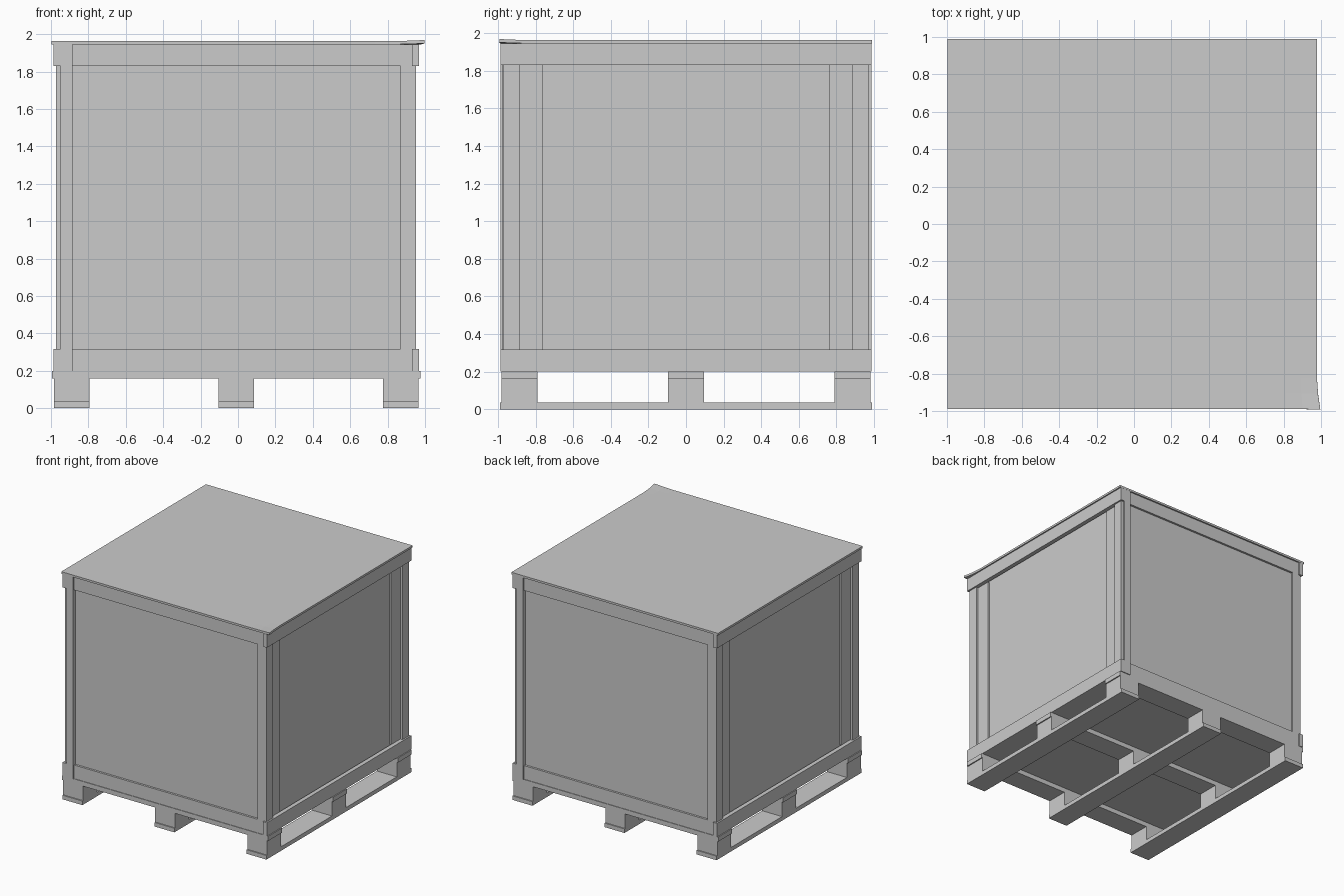
import bpy, bmesh
from mathutils import Matrix

if "Cube" in bpy.data.objects:
    bpy.data.objects.remove(bpy.data.objects["Cube"])

CX = -0.01  # crate and pallet sit slightly left of the lid corner


def box(name, x, y, z, turn=False):
    """Box from (min, max) ranges; turn=True rotates it half a turn about z."""
    if turn:
        x, y = (-x[1], -x[0]), (-y[1], -y[0])
    bm = bmesh.new()
    bmesh.ops.create_cube(bm, size=1)
    size = [b - a for a, b in (x, y, z)]
    mid = [(a + b) / 2 for a, b in (x, y, z)]
    bmesh.ops.transform(bm, verts=bm.verts,
                        matrix=Matrix.Translation((mid[0] + CX, mid[1], mid[2])) @ Matrix.Diagonal((*size, 1)))
    return finish(name, bm)


def finish(name, bm):
    me = bpy.data.meshes.new(name)
    bm.to_mesh(me)
    bm.free()
    ob = bpy.data.objects.new(name, me)
    bpy.context.collection.objects.link(ob)
    return ob


# Pallet: bottom skids along y, blocks, cross boards along x
cols = {"left": (-0.975, -0.785), "middle": (-0.095, 0.095), "right": (0.785, 0.975)}
rows = {"front": (-0.98, -0.79), "centre": (-0.095, 0.095), "back": (0.79, 0.98)}
for cn, x in cols.items():
    box(f"pallet_skid_{cn}", x, (-0.99, 0.99), (0, 0.035))
    for rn, y in rows.items():
        box(f"pallet_block_{rn}_{cn}", x, y, (0.035, 0.16))
for rn, y in rows.items():
    box(f"pallet_cross_board_{rn}", (-0.985, 0.985), y, (0.16, 0.2))
box("pallet_deck", (-0.955, 0.955), (-0.97, 0.97), (0.2, 0.225))

# Crate walls: front/right pieces, repeated half a turn round for back/left
low, high, mid = (0.2, 0.317), (1.83, 1.945), (0.317, 1.83)
for turn in (False, True):
    end, side = ("back", "left") if turn else ("front", "right")

    # Front or back wall
    box(f"{end}_panel", (-0.89, 0.89), (-0.957, -0.94), (0.25, 1.9), turn)
    for n, z in (("lower", low), ("upper", high)):
        box(f"{end}_{n}_rail", (-0.94, 0.94), (-0.975, -0.957), z, turn)
    box(f"{end}_left_post", (-0.94, -0.875), (-0.987, -0.957), (0.2, 1.945), turn)
    box(f"{end}_right_post", (0.878, 0.94), (-0.975, -0.957), mid, turn)

    # Right or left wall
    box(f"{side}_panel", (0.905, 0.925), (-0.95, 0.95), (0.25, 1.9), turn)
    for n, z in (("lower", low), ("upper", high)):
        box(f"{side}_{n}_rail", (0.94, 0.977), (-0.987, 0.987), z, turn)
    for n, s in (("front", -1), ("back", 1)):
        span = lambda a, b: tuple(sorted((s * a, s * b)))
        box(f"{side}_{n}_batten", (0.92, 0.942), span(0.76, 0.89), mid, turn)
        box(f"{side}_{n}_corner_post", (0.92, 0.963), span(0.885, 0.972), mid, turn)

# Thin lid with one curled front corner
bm = bmesh.new()
bmesh.ops.create_grid(bm, x_segments=24, y_segments=24, size=0.988)
bmesh.ops.translate(bm, verts=bm.verts, vec=(CX, 0, 1.963))
for v in bm.verts:
    t = max(0, (v.co.x - v.co.y - 1.78) / 0.196)
    v.co.x += 0.02 * t * t
    v.co.y -= 0.005 * t * t
    v.co.z += 0.006 * t * t
lid = finish("lid", bm)
mod = lid.modifiers.new("thickness", 'SOLIDIFY')
mod.thickness = 0.018
mod.offset = -1
